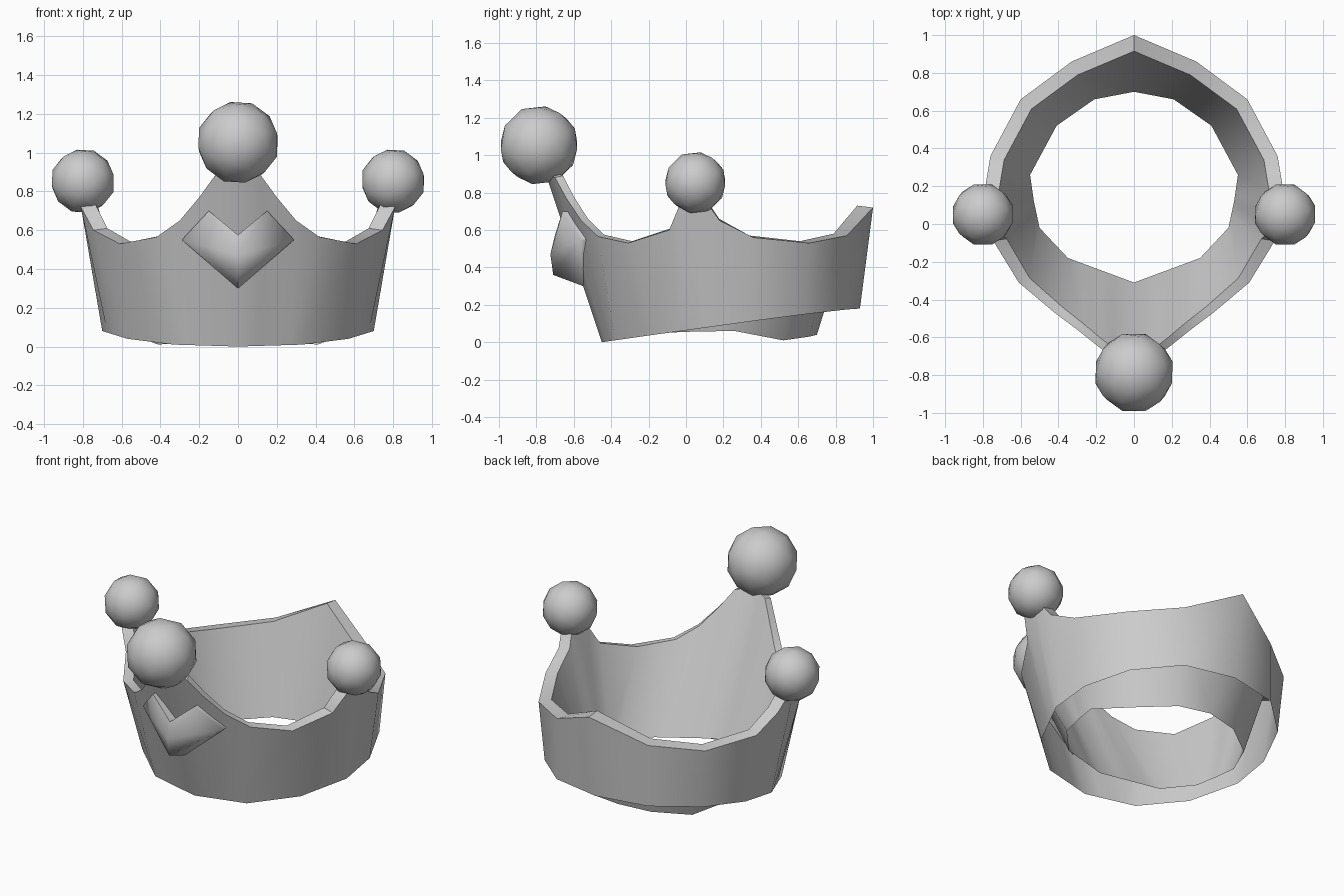
import bpy, bmesh
from mathutils import Vector
from math import radians, floor

cube = bpy.data.objects.get("Cube")
if cube:
    bpy.data.objects.remove(cube, do_unlink=True)

grey = bpy.data.materials.new("plain_grey")
grey.use_nodes = True
GREY = (0.6, 0.6, 0.6, 1)
grey.diffuse_color = GREY
for node in grey.node_tree.nodes:
    if node.type == "BSDF_PRINCIPLED":
        node.inputs["Base Color"].default_value = GREY


def finish(obj, angle):
    obj.data.materials.append(grey)
    bpy.ops.object.select_all(action="DESELECT")
    obj.select_set(True)
    bpy.context.view_layer.objects.active = obj
    bpy.ops.object.shade_smooth_by_angle(angle=radians(angle))


def mirrored(name, verts, faces, angle):
    """Mesh the +x half, mirror it, recalculate normals on the whole, and smooth it."""
    bm = bmesh.new()
    vs = [bm.verts.new(v) for v in verts]
    for f in faces:
        bm.faces.new([vs[i] for i in f])
    bmesh.ops.mirror(bm, geom=bm.verts[:] + bm.edges[:] + bm.faces[:],
                     axis="X", merge_dist=0.001)
    bmesh.ops.remove_doubles(bm, verts=bm.verts, dist=0.001)
    bmesh.ops.recalc_face_normals(bm, faces=bm.faces)
    mesh = bpy.data.meshes.new(name)
    bm.to_mesh(mesh)
    bm.free()
    obj = bpy.data.objects.new(name, mesh)
    bpy.context.collection.objects.link(obj)
    finish(obj, angle)


def along(points, t):
    """Point at parameter t on a polyline."""
    i = min(floor(t), len(points) - 2)
    return Vector(points[i]).lerp(Vector(points[i + 1]), t - i)


# Lower edges of the two walls, front to back
outer_foot = [(0, -.45, 0), (.33, -.38, .01), (.57, -.17, .04), (.70, .12, .08),
              (.69, .37, .115), (.57, .64, .15), (.33, .86, .175), (0, .93, .18)]
inner_foot = [(0, -.31, .08), (.35, -.18, .045), (.5, -.02, .055), (.53, .12, .058),
              (.55, .26, .06), (.41, .52, .01), (.21, .66, .03), (0, .70, .04)]

# Scalloped upper rim, each point with its position along the lower edges
rim = [((0, -.75, .90), 0), ((.12, -.70, .88), .3), ((.20, -.64, .77), .55),
       ((.30, -.56, .65), .8), ((.42, -.47, .565), 1), ((.61, -.31, .53), 2),
       ((.745, -.09, .60), 2.5), ((.81, -.04, .72), 2.8), ((.82, .05, .78), 3),
       ((.81, .13, .72), 3.2), ((.79, .18, .65), 3.4), ((.76, .36, .56), 4),
       ((.60, .66, .53), 5), ((.33, .86, .57), 6), ((0, 1, .72), 7)]

# Crown band: outer wall, rim and inner wall, left open underneath
verts, faces = [], []
for top, t in rim:
    x, y, z = top
    depth = .9 if y > .15 else .95
    inner = (x * .905, .15 + (y - .15) * depth, z + .01)
    verts += [along(outer_foot, t), top, inner, along(inner_foot, t)]
for c in range(len(rim) - 1):
    for k in range(3):
        a = c * 4 + k
        faces.append((a, a + 1, a + 5, a + 4))
mirrored("crown_band", verts, faces, 40)

# Soft-edged heart on the front
heart = [(0, -.71, .36), (0, -.725, .47), (0, -.70, .575), (.15, -.66, .70),
         (.29, -.565, .55), (0, -.55, .30), (0, -.58, .575), (.15, -.60, .70),
         (.29, -.50, .55)]
mirrored("front_heart", heart,
         [(1, 2, 3), (1, 3, 4), (0, 1, 4), (0, 4, 5), (2, 6, 7, 3),
          (3, 7, 8, 4), (4, 8, 5)], 75)

# Balls on the three points
for name, centre, radius in [("front_ball", (0, -.786, 1.053), .214),
                             ("left_ball", (.80, .05, .853), .167),
                             ("right_ball", (-.80, .05, .853), .167)]:
    bpy.ops.mesh.primitive_ico_sphere_add(subdivisions=2, radius=radius, location=centre,
                                          rotation=(radians(20), 0, radians(90)))
    ball = bpy.context.object
    ball.name = name
    finish(ball, 60)
